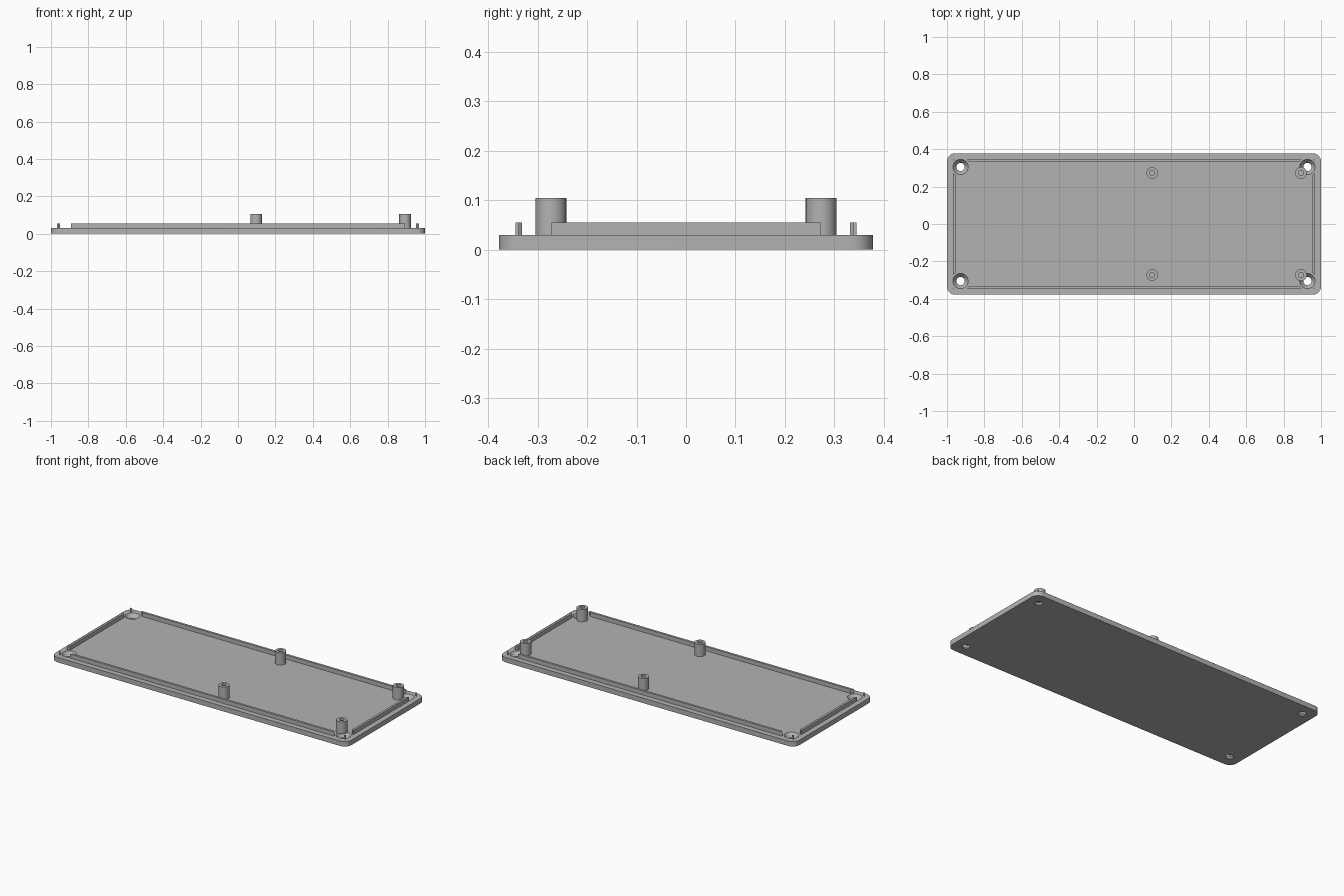
import bpy, bmesh
from math import pi, sin, cos, radians

cube = bpy.data.objects.get("Cube")
if cube:
    bpy.data.objects.remove(cube, do_unlink=True)

gray = bpy.data.materials.new("light gray plastic")
gray.use_nodes = True
color = (0.45, 0.45, 0.45, 1)
gray.diffuse_color = color
gray.node_tree.nodes["Principled BSDF"].inputs["Base Color"].default_value = color

PLATE_TOP, WALL_TOP, POST_TOP = 0.03, 0.055, 0.105
HOLE_X, HOLE_Y = 0.927, 0.305
CORNERS = [(sx * HOLE_X, sy * HOLE_Y) for sx in (-1, 1) for sy in (-1, 1)]


def finish(name, bm):
    bmesh.ops.recalc_face_normals(bm, faces=bm.faces)
    mesh = bpy.data.meshes.new(name)
    bm.to_mesh(mesh)
    bm.free()
    mesh.materials.append(gray)
    obj = bpy.data.objects.new(name, mesh)
    bpy.context.collection.objects.link(obj)
    return obj


def lathe(name, profile, centers, segments=40):
    """Spin a closed (radius, z) profile around each centre."""
    bm = bmesh.new()
    for cx, cy in centers:
        rings = []
        for r, z in profile:
            if r == 0:
                rings.append([bm.verts.new((cx, cy, z))] * segments)
            else:
                rings.append([bm.verts.new((cx + r * cos(2 * pi * i / segments),
                                            cy + r * sin(2 * pi * i / segments), z))
                              for i in range(segments)])
        for a, b in zip(rings, rings[1:]):
            for i in range(segments):
                j = (i + 1) % segments
                bm.faces.new(dict.fromkeys((a[i], a[j], b[j], b[i])))
    return finish(name, bm)


def box(bm, x0, x1, y0, y1, z0, z1):
    verts = bmesh.ops.create_cube(bm, size=1)["verts"]
    for v in verts:
        v.co = ((x0 + x1) / 2 + v.co.x * (x1 - x0),
                (y0 + y1) / 2 + v.co.y * (y1 - y0),
                (z0 + z1) / 2 + v.co.z * (z1 - z0))
    return verts


def cut(obj, cutter):
    mod = obj.modifiers.new("cut", "BOOLEAN")
    mod.operation = "DIFFERENCE"
    mod.solver = "EXACT"
    mod.object = cutter
    bpy.context.view_layer.objects.active = obj
    bpy.ops.object.modifier_apply(modifier=mod.name)


def smooth(obj):
    bpy.ops.object.select_all(action="DESELECT")
    obj.select_set(True)
    bpy.context.view_layer.objects.active = obj
    bpy.ops.object.shade_smooth_by_angle(angle=radians(30))


# Base plate with rounded corners
bm = bmesh.new()
box(bm, -1, 1, -0.378, 0.378, 0, PLATE_TOP)
uprights = [e for e in bm.edges if abs(e.verts[0].co.z - e.verts[1].co.z) > 0.01]
bmesh.ops.bevel(bm, geom=uprights, offset=0.045, segments=10, profile=0.5, affect="EDGES")
plate = finish("base_plate", bm)

# Countersunk screw holes
sinks = lathe("screw_hole_cutter",
              [(0, -0.01), (0.022, -0.01), (0.022, 0.006), (0.041, PLATE_TOP),
               (0.041, 0.04), (0, 0.04)], CORNERS)
cut(plate, sinks)

# Raised locating lip, a rectangular frame
OUT_X, OUT_Y, THICK = 0.967, 0.345, 0.014
bm = bmesh.new()
outer = [(-OUT_X, -OUT_Y), (OUT_X, -OUT_Y), (OUT_X, OUT_Y), (-OUT_X, OUT_Y)]
inner = [(x - THICK * (1 if x > 0 else -1), y - THICK * (1 if y > 0 else -1)) for x, y in outer]
loops = [[bm.verts.new((x, y, z)) for x, y in ring]
         for ring, z in ((outer, PLATE_TOP), (outer, WALL_TOP),
                         (inner, WALL_TOP), (inner, PLATE_TOP))]
for a, b in zip(loops, loops[1:] + loops[:1]):
    for i in range(4):
        j = (i + 1) % 4
        bm.faces.new((a[i], a[j], b[j], b[i]))
lip = finish("locating_lip", bm)

# Clearance around the screw holes, leaving gaps at the lip corners
clearance = lathe("lip_clearance_cutter",
                  [(0, 0), (0.052, 0), (0.052, 0.08), (0, 0.08)], CORNERS)
cut(lip, clearance)

# Hollow mounting posts with blind holes
posts = lathe("mounting_posts",
              [(0, PLATE_TOP), (0.031, PLATE_TOP), (0.031, POST_TOP),
               (0.014, POST_TOP), (0.014, PLATE_TOP + 0.002), (0, PLATE_TOP + 0.002)],
              [(x, sy * 0.273) for x in (0.097, 0.893) for sy in (-1, 1)])

for part in (plate, lip, posts):
    smooth(part)
for cutter in (sinks, clearance):
    cutter.hide_render = True
    cutter.hide_set(True)
